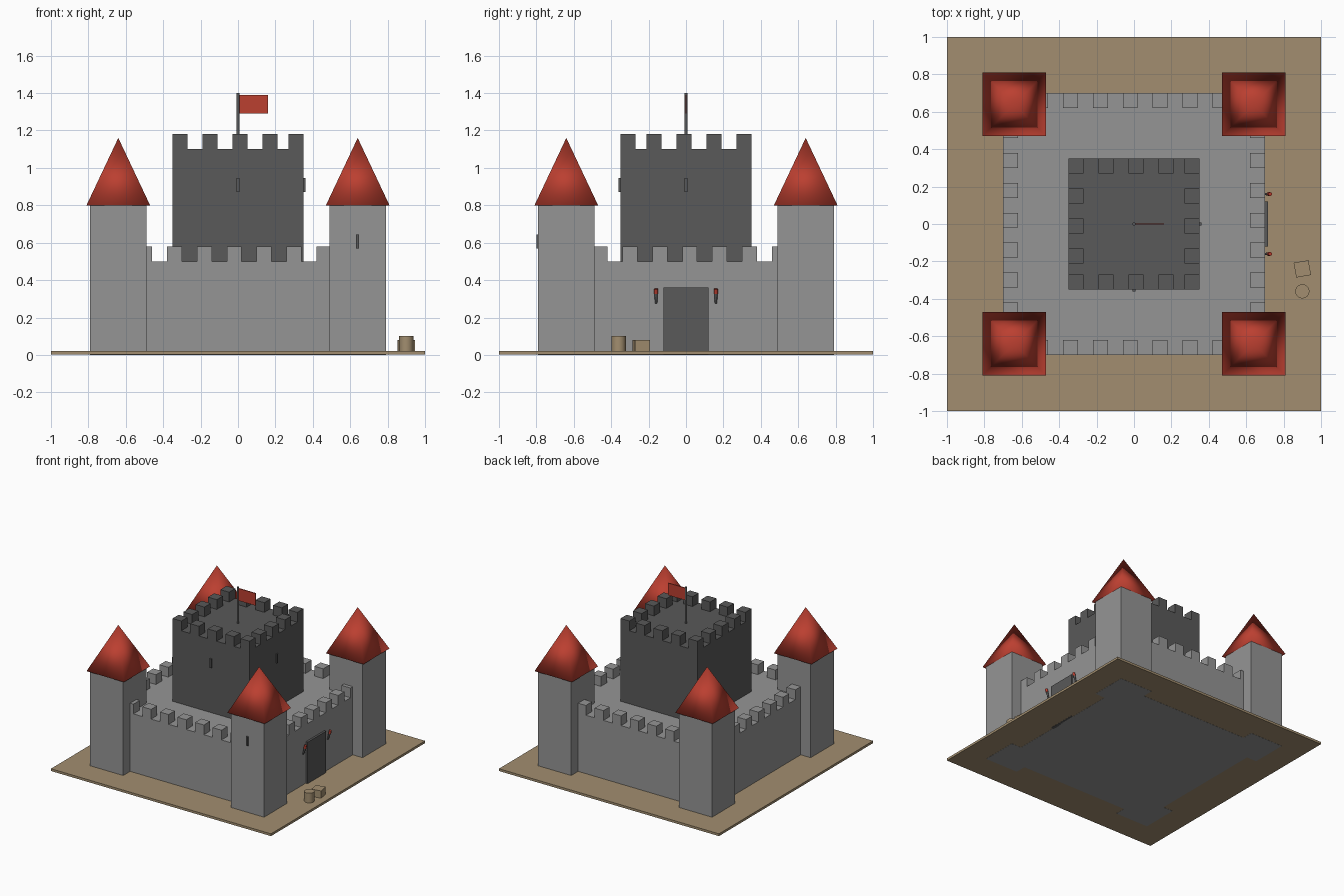
import bpy
from math import radians, sqrt
from mathutils import Vector

cube = bpy.data.objects.get("Cube")
if cube:
    bpy.data.objects.remove(cube)


def material(name, r, g, b):
    m = bpy.data.materials.new(name)
    m.use_nodes = True
    m.diffuse_color = (r, g, b, 1)
    bsdf = next(n for n in m.node_tree.nodes if n.type == 'BSDF_PRINCIPLED')
    bsdf.inputs["Base Color"].default_value = (r, g, b, 1)
    return m


STONE = material("light stone", 0.3, 0.3, 0.3)
DARK = material("dark stone", 0.1, 0.1, 0.1)
RED = material("red", 0.5, 0.05, 0.03)
EARTH = material("brown earth", 0.36, 0.27, 0.16)


def finish(name, mat):
    ob = bpy.context.object
    ob.name = name
    ob.data.materials.append(mat)
    return ob


def box(name, mat, low, high, turn=0):
    """Box between two opposite corners, turned about its own vertical axis."""
    low, high = Vector(low), Vector(high)
    bpy.ops.mesh.primitive_cube_add(size=1, location=(low + high) / 2,
                                    rotation=(0, 0, turn))
    ob = finish(name, mat)
    ob.scale = high - low
    bpy.ops.object.transform_apply(location=False, rotation=False, scale=True)
    return ob


def rod(name, mat, start, end, r1, r2, sides=12):
    """Round, optionally tapered rod between two points."""
    start, end = Vector(start), Vector(end)
    axis = end - start
    bpy.ops.mesh.primitive_cone_add(vertices=sides, radius1=r1, radius2=r2,
                                    depth=axis.length, location=(start + end) / 2)
    ob = finish(name, mat)
    ob.rotation_euler = axis.to_track_quat('Z', 'Y').to_euler()
    bpy.ops.object.shade_smooth_by_angle(angle=radians(40))
    return ob


def battlements(name, mat, half, z, size=0.08):
    """Merlons along all four edges of a square roof."""
    pos = -half
    while pos < half - 0.01:
        a = min(pos, half - size)
        b = a + size
        for s in (-1, 1):
            inner, outer = sorted((s * half, s * (half - size)))
            box(name, mat, (a, inner, z), (b, outer, z + size))
            # side rows run from back to front; skip the shared corners
            if -half < a < half - size:
                box(name, mat, (inner, -b, z), (outer, -a, z + size))
        pos += 2 * size


# Ground
box("ground", EARTH, (-1, -1, 0.001), (1, 1, 0.02))

# Outer wall and keep
box("outer_wall", STONE, (-0.7, -0.7, 0), (0.7, 0.7, 0.5))
battlements("wall_merlon", STONE, 0.7, 0.5)
box("keep", DARK, (-0.35, -0.35, 0.49), (0.35, 0.35, 1.1))
battlements("keep_merlon", DARK, 0.35, 1.1)

# Corner towers with pointed roofs
for x in (-0.64, 0.64):
    for y in (-0.64, 0.64):
        box("tower", STONE, (x - 0.15, y - 0.15, 0), (x + 0.15, y + 0.15, 0.8))
        bpy.ops.mesh.primitive_cone_add(vertices=4, radius1=0.17 * sqrt(2), radius2=0,
                                        depth=0.36, location=(x, y, 0.98),
                                        rotation=(0, 0, radians(45)))
        finish("tower_roof", RED)
        bpy.ops.object.shade_smooth()

# Flag
rod("flag_pole", DARK, (0, 0, 1.1), (0, 0, 1.4), 0.008, 0.008)
box("flag", RED, (0.005, -0.004, 1.29), (0.16, 0.004, 1.39))

# Arrow slits
box("keep_front_slit", DARK, (-0.008, -0.36, 0.87), (0.008, -0.34, 0.945))
box("keep_side_slit", DARK, (0.34, -0.008, 0.87), (0.36, 0.008, 0.945))
box("tower_slit", DARK, (0.632, -0.8, 0.57), (0.648, -0.78, 0.645))

# Gate with a torch on each side
box("gate", DARK, (0.69, -0.12, 0), (0.717, 0.12, 0.36))
for y in (-0.16, 0.16):
    rod("torch_handle", DARK, (0.705, y, 0.275), (0.723, y, 0.335), 0.006, 0.009)
    rod("torch_flame", RED, (0.721, y, 0.328), (0.728, y, 0.353), 0.011, 0.01)

# Barrel and crate beside the gate
rod("barrel", EARTH, (0.9, -0.36, 0.01), (0.9, -0.36, 0.1), 0.038, 0.038, 20)
box("crate", EARTH, (0.86, -0.28, 0.01), (0.94, -0.2, 0.08), radians(10))
